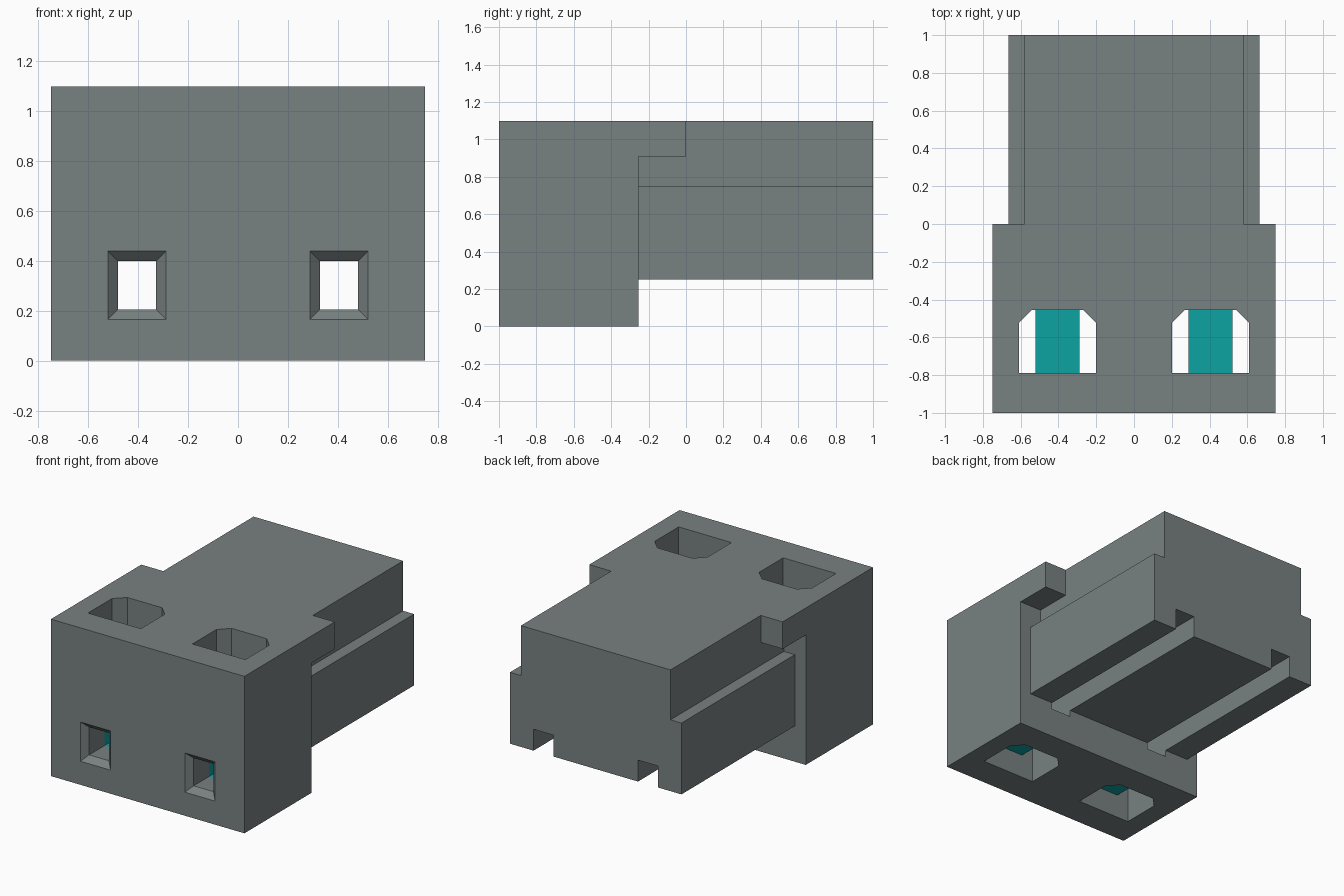
import bpy, bmesh

if "Cube" in bpy.data.objects:
    bpy.data.objects.remove(bpy.data.objects["Cube"])

def material(name, rgb):
    m = bpy.data.materials.new(name)
    m.diffuse_color = (*rgb, 1)
    m.use_nodes = True
    m.node_tree.nodes["Principled BSDF"].inputs["Base Color"].default_value = m.diffuse_color
    return m

GREY = material("housing grey", (0.19, 0.22, 0.22))
TEAL = material("clamp teal", (0.004, 0.36, 0.36))

def loft(name, rings, mat, helper=False):
    """Solid joining rings of matching points, capped at both ends."""
    bm = bmesh.new()
    loops = [[bm.verts.new(p) for p in ring] for ring in rings]
    n = len(loops[0])
    for a, b in zip(loops, loops[1:]):
        for i in range(n):
            j = (i + 1) % n
            bm.faces.new((a[i], a[j], b[j], b[i]))
    bm.faces.new(loops[0][::-1])
    bm.faces.new(loops[-1])
    bmesh.ops.recalc_face_normals(bm, faces=bm.faces)
    me = bpy.data.meshes.new(name)
    bm.to_mesh(me)
    bm.free()
    me.materials.append(mat)
    ob = bpy.data.objects.new(name, me)
    bpy.context.collection.objects.link(ob)
    if helper:
        ob.hide_render = True
        ob.hide_viewport = True
        ob.display_type = 'WIRE'
    return ob

def boolean(target, other, op):
    mod = target.modifiers.new(other.name, 'BOOLEAN')
    mod.operation = op
    mod.solver = 'EXACT'
    mod.object = other

def rect(cx, hx, z0, z1, y):
    return [(cx - hx, y, z0), (cx + hx, y, z0), (cx + hx, y, z1), (cx - hx, y, z1)]

# Front block with the overhanging top lip, a side profile run across x
side = [(-1, 0), (-0.255, 0), (-0.255, 0.91), (0, 0.91), (0, 1.1), (-1, 1.1)]
housing = loft("housing", [[(x, y, z) for y, z in side] for x in (-0.75, 0.75)], GREY)

# Rear plug body, wide below and stepped in above
step = [(-0.665, 0.25), (0.665, 0.25), (0.665, 0.75), (0.58, 0.75),
        (0.58, 1.1), (-0.58, 1.1), (-0.58, 0.75), (-0.665, 0.75)]
plug = loft("plug_body", [[(x, y, z) for x, z in step] for y in (-0.35, 1)], GREY, True)
boolean(housing, plug, 'UNION')

for tag, cx in (("left", -0.405), ("right", 0.405)):
    # Vertical screw shaft with two chamfered rear corners
    outline = [(-0.205, -0.79), (0.205, -0.79), (0.205, -0.525),
               (0.135, -0.455), (-0.135, -0.455), (-0.205, -0.525)]
    shaft = loft(tag + "_shaft_cutter",
                 [[(cx + x, y, z) for x, y in outline] for z in (-0.1, 1.2)], GREY, True)
    boolean(housing, shaft, 'DIFFERENCE')

    # Wire entry: funnel, then a straight channel through to the rear slot
    entry = loft(tag + "_entry_cutter",
                 [rect(cx, 0.127, 0.155, 0.45, -1.01), rect(cx, 0.077, 0.205, 0.4, -0.96),
                  rect(cx, 0.077, 0.205, 0.4, 1.1)], GREY, True)
    boolean(housing, entry, 'DIFFERENCE')

    # Square clamp tube crossing the shaft
    bars = [rect(cx, 0.117, 0.165, 0.44, y) for y in (-0.79, -0.455)]
    clamp = loft(tag + "_clamp", bars, TEAL)
    bore = loft(tag + "_bore_cutter",
                [rect(cx, 0.077, 0.205, 0.4, y) for y in (-0.9, -0.3)], TEAL, True)
    boolean(clamp, bore, 'DIFFERENCE')
